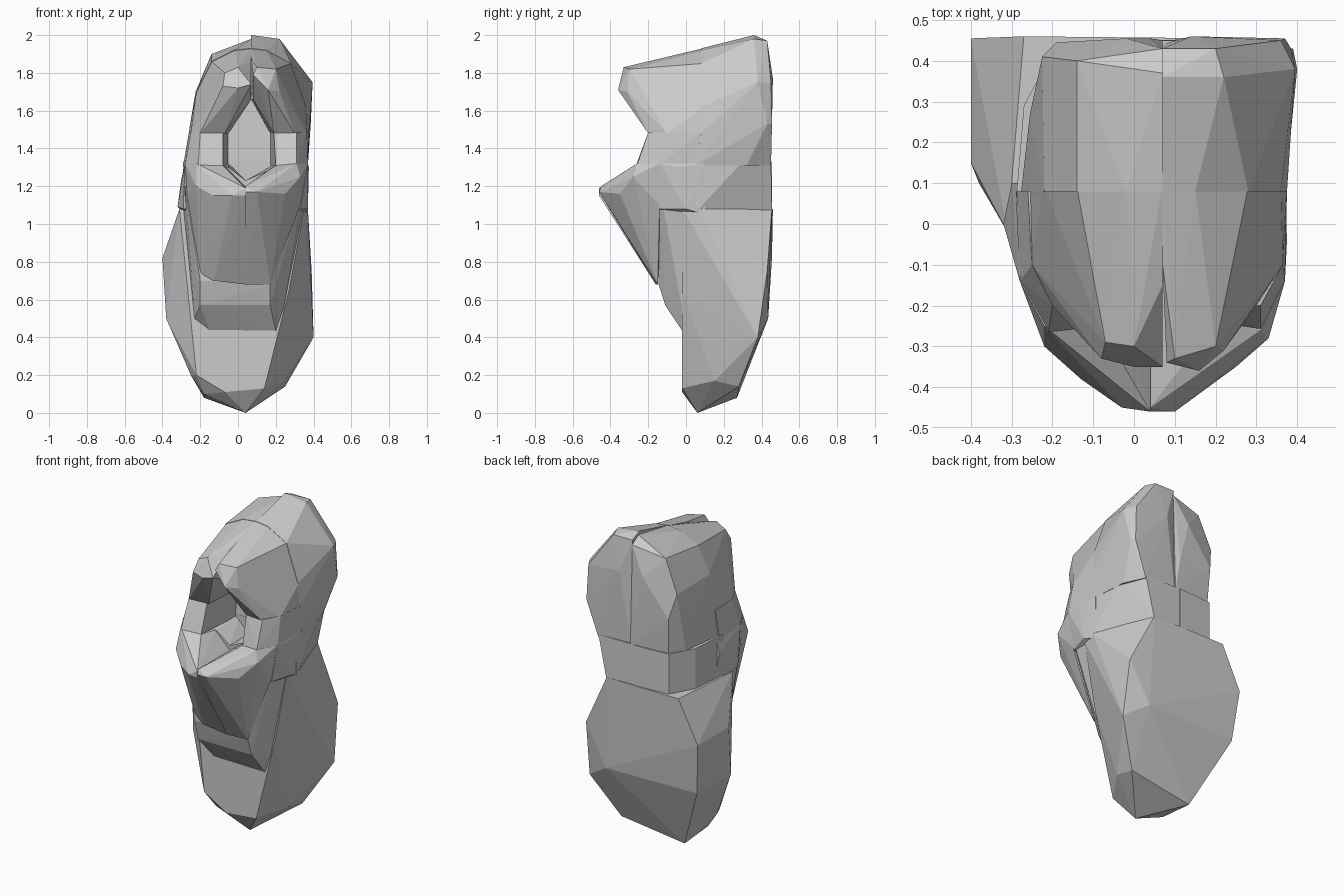
import bpy, bmesh


def hull(name, pts):
    """Faceted convex block around a handful of corner points."""
    bm = bmesh.new()
    for p in pts:
        bm.verts.new(p)
    res = bmesh.ops.convex_hull(bm, input=bm.verts[:])
    loose = [v for v in bm.verts if not v.link_faces]
    bmesh.ops.delete(bm, geom=loose, context='VERTS')
    bmesh.ops.recalc_face_normals(bm, faces=bm.faces[:])
    me = bpy.data.meshes.new(name)
    bm.to_mesh(me)
    bm.free()
    ob = bpy.data.objects.new(name, me)
    bpy.context.collection.objects.link(ob)
    return ob


# Lower body: flat front, broad flat back, tapering to a blunt point
hull("lower_body", [
    (.04, .06, 0), (-.18, .27, .08), (-.18, .04, .1), (.25, .28, .14),
    (-.25, .05, .2), (-.22, -.02, .2), (-.07, -.02, .11), (.14, -.02, .13),
    (.4, .38, .4), (.27, -.02, .65), (.25, .15, .17),
    (-.38, .1, .5), (-.37, .42, .5), (.25, .435, .5),
    (-.40, .15, .82), (-.40, .455, .82), (.39, .43, .75),
    (-.31, -.02, 1.08), (.35, -.02, 1.08), (.37, .08, 1.08),
    (.23, .455, 1.08), (-.27, .46, 1.08)])

# Stepped belly below the chest
hull("belly", [
    (-.15, -.02, .44), (.2, -.02, .435), (-.23, -.02, .5), (.24, -.02, .55),
    (-.2, -.11, .57), (.17, -.11, .57), (-.2, -.145, .7), (.17, -.145, .68),
    (-.27, -.02, .9), (.29, -.02, .9), (-.26, -.14, 1.1), (.31, -.14, 1.1),
    (-.28, -.14, 1.2), (.35, -.14, 1.2), (-.3, -.02, 1.2), (.37, -.02, 1.2)])

# Chest: two halves jutting forward, with a notch where they meet
hull("chest_left", [
    (-.2, -.14, .74), (-.13, -.16, .7), (.04, -.16, .68), (-.27, -.14, 1.15),
    (-.22, -.3, 1.2), (-.13, -.38, 1.15), (-.03, -.45, 1.15), (.04, -.46, 1.15),
    (.04, -.46, 1.19), (.04, -.14, 1.2), (-.28, -.14, 1.32), (-.22, -.25, 1.32),
    (-.08, -.25, 1.31), (-.06, -.14, 1.3)])
hull("chest_right", [
    (.04, -.16, .68), (.17, -.15, .68), (.2, -.14, .8), (.33, -.14, 1.1),
    (.33, -.28, 1.25), (.25, -.35, 1.16), (.1, -.46, 1.17), (.04, -.46, 1.17),
    (.04, -.45, 1.2), (.04, -.14, 1.2), (.37, -.14, 1.32), (.31, -.26, 1.32),
    (.2, -.24, 1.31), (.18, -.14, 1.3)])

# Waist blocks joining the chest to the back
hull("waist_left", [
    (-.29, -.1, 1.08), (-.32, 0, 1.09), (-.3, .1, 1.24), (-.28, -.14, 1.32),
    (-.28, .1, 1.32), (-.05, -.14, 1.3), (.04, -.14, 1.23), (.04, .1, 1.23),
    (-.05, .1, 1.32), (.04, -.14, 1.05), (.04, .1, 1.05), (-.27, .1, 1.05)])
hull("waist_right", [
    (.33, -.14, 1.08), (.37, 0, 1.08), (.375, -.04, 1.3), (.37, -.14, 1.32),
    (.37, .1, 1.32), (.2, -.14, 1.3), (.04, -.14, 1.23), (.04, .1, 1.23),
    (.2, .1, 1.32), (.04, -.14, 1.05), (.04, .1, 1.05), (.36, .1, 1.05)])
hull("waist_back_left", [
    (x, y, z) for x, y in ((-.29, .05), (-.27, .29), (-.19, .44), (.04, .455), (.04, .05))
    for z in (1.06, 1.33)])
hull("waist_back_right", [
    (.04, .05, 1.06), (.37, .05, 1.06), (.23, .455, 1.06), (.04, .45, 1.06),
    (.04, .05, 1.33), (.37, .05, 1.33), (.35, .3, 1.33), (.29, .45, 1.33), (.04, .45, 1.33)])

# Pillars on both sides of the opening
hull("pillar_left", [
    (-.28, -.14, 1.31), (-.21, -.265, 1.31), (-.08, -.25, 1.31), (-.05, .08, 1.31),
    (-.29, .08, 1.31), (-.25, -.1, 1.485), (-.2, -.2, 1.485), (-.08, -.19, 1.485),
    (-.05, .08, 1.485), (-.26, .08, 1.485)])
hull("pillar_right", [
    (.37, -.14, 1.31), (.31, -.26, 1.31), (.2, -.24, 1.31), (.17, .08, 1.31),
    (.37, .08, 1.31), (.365, -.1, 1.485), (.31, -.2, 1.485), (.19, -.19, 1.485),
    (.17, .08, 1.485), (.375, .08, 1.485)])

# Head front: two overhanging lobes that arch above the opening
hull("brow_left", [
    (-.25, -.1, 1.48), (-.2, -.2, 1.48), (-.07, -.19, 1.48), (-.05, .09, 1.48),
    (-.255, .09, 1.48), (.07, -.18, 1.66), (.07, .09, 1.66), (-.08, -.33, 1.73),
    (.0, -.35, 1.72), (.07, -.35, 1.74), (0, -.3, 1.83), (-.07, -.29, 1.8),
    (.07, -.15, 1.86), (-.22, .09, 1.7), (-.14, .09, 1.86), (-.02, .09, 1.92), (.07, .09, 1.93)])
hull("brow_right", [
    (.365, -.1, 1.48), (.3, -.2, 1.48), (.19, -.19, 1.48), (.17, .09, 1.48),
    (.375, .09, 1.48), (.08, -.18, 1.66), (.07, .09, 1.66), (.08, -.34, 1.79),
    (.16, -.36, 1.71), (.22, -.31, 1.7), (.1, -.33, 1.83), (.2, -.3, 1.82),
    (.07, -.1, 1.88), (.36, .09, 1.62), (.28, .09, 1.85), (.15, .09, 1.92), (.07, .09, 1.93)])

# Head back: two rounded lobes with a groove between them
hull("head_back_left", [
    (.07, .05, 1.3), (-.28, .05, 1.31), (-.24, .34, 1.31), (-.18, .43, 1.31),
    (.07, .45, 1.31), (-.255, .08, 1.48), (-.255, .27, 1.52), (-.19, .445, 1.55),
    (.04, .455, 1.52), (-.22, .08, 1.7), (-.225, .41, 1.7), (-.02, .455, 1.77),
    (-.14, .08, 1.86), (-.14, .40, 1.9), (-.02, .08, 1.92), (.07, .08, 1.93),
    (.07, .37, 1.98), (.07, .43, 1.94)])
hull("head_back_right", [
    (.07, .05, 1.3), (.37, .05, 1.31), (.35, .32, 1.31), (.29, .45, 1.31),
    (.07, .44, 1.31), (.375, .08, 1.48), (.385, .43, 1.53), (.37, .455, 1.53),
    (.36, .08, 1.62), (.395, .38, 1.75), (.36, .45, 1.75), (.14, .46, 1.77),
    (.28, .08, 1.85), (.22, .36, 1.98), (.2, .43, 1.97), (.15, .08, 1.92),
    (.07, .08, 1.93), (.07, .36, 2.0), (.07, .43, 1.97)])
